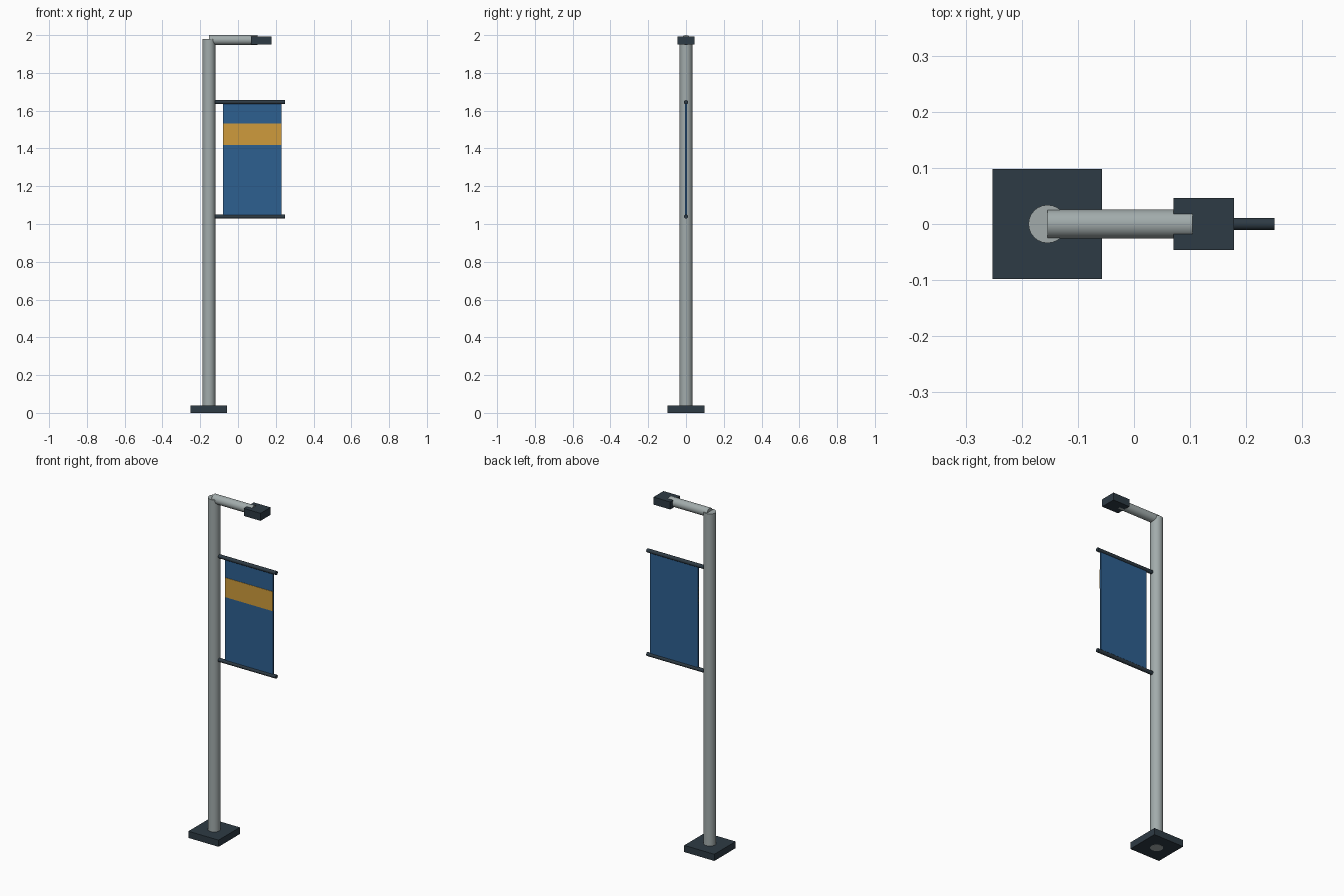
import bpy
from math import radians

cube = bpy.data.objects.get("Cube")
if cube:
    bpy.data.objects.remove(cube, do_unlink=True)


def material(name, rgb):
    m = bpy.data.materials.new(name)
    m.use_nodes = True
    m.diffuse_color = (*rgb, 1)
    m.node_tree.nodes["Principled BSDF"].inputs["Base Color"].default_value = (*rgb, 1)
    return m


STEEL = material("pale_steel", (0.36, 0.41, 0.41))
DARK = material("dark_slate", (0.027, 0.043, 0.058))
BLUE = material("banner_blue", (0.027, 0.115, 0.28))
GOLD = material("stripe_gold", (0.62, 0.33, 0.045))


def box(name, lo, hi, mat):
    """Box between two opposite corners."""
    bpy.ops.mesh.primitive_cube_add(size=1, location=[(a + b) / 2 for a, b in zip(lo, hi)])
    ob = bpy.context.object
    ob.name = name
    ob.scale = [b - a for a, b in zip(lo, hi)]
    bpy.ops.object.transform_apply(location=False, rotation=False, scale=True)
    ob.data.materials.append(mat)
    return ob


def rod(name, start, length, radius, mat, along_x=True, sides=24):
    """Cylinder from a start point, running along x or up z."""
    x, y, z = start
    centre = (x + length / 2, y, z) if along_x else (x, y, z + length / 2)
    bpy.ops.mesh.primitive_cylinder_add(
        vertices=sides, radius=radius, depth=length, location=centre,
        rotation=(0, radians(90) if along_x else 0, 0))
    ob = bpy.context.object
    ob.name = name
    ob.data.materials.append(mat)
    bpy.ops.object.shade_smooth_by_angle(angle=radians(35))
    return ob


POLE_X = -0.154
ROD_LOW, ROD_HIGH = 1.039, 1.645

# Footing and pole (pole runs through to the underside)
box("base_plate", (-0.252, -0.098, 0), (-0.057, 0.098, 0.039), DARK)
rod("pole", (POLE_X, 0, -0.0005), 1.981, 0.034, STEEL, along_x=False)

# Lamp arm and head
rod("lamp_arm", (POLE_X, 0, 1.974), 0.258, 0.026, STEEL)
box("lamp_head", (0.07, -0.046, 1.949), (0.178, 0.046, 1.993), DARK)

# Banner rods, cloth and painted stripe
for name, z in (("lower_banner_rod", ROD_LOW), ("upper_banner_rod", ROD_HIGH)):
    rod(name, (POLE_X + 0.03, 0, z), 0.374, 0.011, DARK, sides=12)
box("banner", (-0.08, -0.004, ROD_LOW), (0.229, 0.004, ROD_HIGH), BLUE)
box("banner_stripe", (-0.08, -0.006, 1.419), (0.229, -0.003, 1.533), GOLD)
